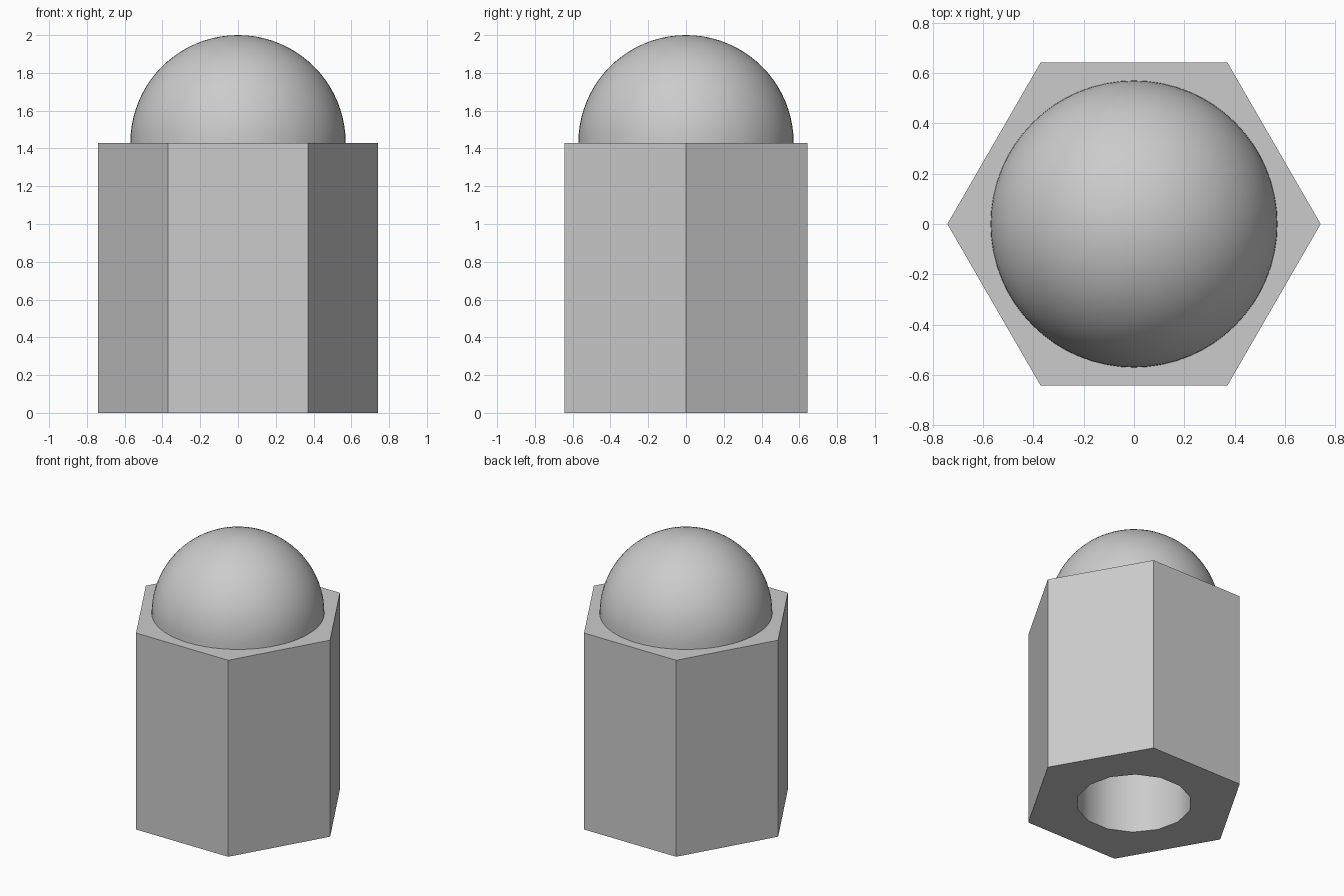
import bpy
import math

default = bpy.data.objects.get("Cube")
if default:
    bpy.data.objects.remove(default, do_unlink=True)

HEX_RADIUS = 0.742
HEX_HEIGHT = 1.43
DOME_RADIUS = 0.57
BORE_RADIUS = 0.38
BORE_DEPTH = 1.1

steel = bpy.data.materials.new("light_grey_metal")
steel.use_nodes = True
grey = (0.6, 0.6, 0.6, 1.0)
steel.diffuse_color = grey
steel.node_tree.nodes["Principled BSDF"].inputs["Base Color"].default_value = grey


def prism(name, sides, radius, bottom, top):
    """Upright prism with a corner on the +x axis."""
    bpy.ops.mesh.primitive_cylinder_add(
        vertices=sides, radius=radius, depth=top - bottom,
        location=(0, 0, (top + bottom) / 2), rotation=(0, 0, math.pi / 2))
    bpy.ops.object.transform_apply(location=True, rotation=True, scale=True)
    obj = bpy.context.object
    obj.name = name
    obj.data.materials.append(steel)
    return obj


def smooth(obj):
    bpy.ops.object.select_all(action="DESELECT")
    obj.select_set(True)
    bpy.context.view_layer.objects.active = obj
    bpy.ops.object.shade_smooth_by_angle(angle=math.radians(30))


# Hexagonal body with a blind bore from below
body = prism("hex_body", 6, HEX_RADIUS, 0, HEX_HEIGHT)
cutter = prism("bore_cutter", 14, BORE_RADIUS, -0.2, BORE_DEPTH)
cutter.hide_render = True
bore = body.modifiers.new("bore", "BOOLEAN")
bore.operation = "DIFFERENCE"
bore.solver = "EXACT"
bore.object = cutter
bpy.context.view_layer.objects.active = body
bpy.ops.object.modifier_apply(modifier=bore.name)
bpy.data.objects.remove(cutter, do_unlink=True)
smooth(body)

# Domed cap: quarter-circle profile spun around z
steps = 20
profile = [(DOME_RADIUS * math.cos(a), 0, HEX_HEIGHT + DOME_RADIUS * math.sin(a))
           for a in (math.pi / 2 * i / steps for i in range(steps + 1))]
mesh = bpy.data.meshes.new("dome_cap")
mesh.from_pydata(profile, [(i, i + 1) for i in range(steps)], [])
mesh.materials.append(steel)
dome = bpy.data.objects.new("dome_cap", mesh)
bpy.context.collection.objects.link(dome)
spin = dome.modifiers.new("spin", "SCREW")
spin.axis = "Z"
spin.steps = spin.render_steps = 64
spin.use_merge_vertices = True
spin.use_normal_calculate = True
bpy.context.view_layer.objects.active = dome
bpy.ops.object.modifier_apply(modifier=spin.name)

# Make the cap face outward
if sum(p.normal.z for p in dome.data.polygons) < 0:
    dome.data.flip_normals()
smooth(dome)
